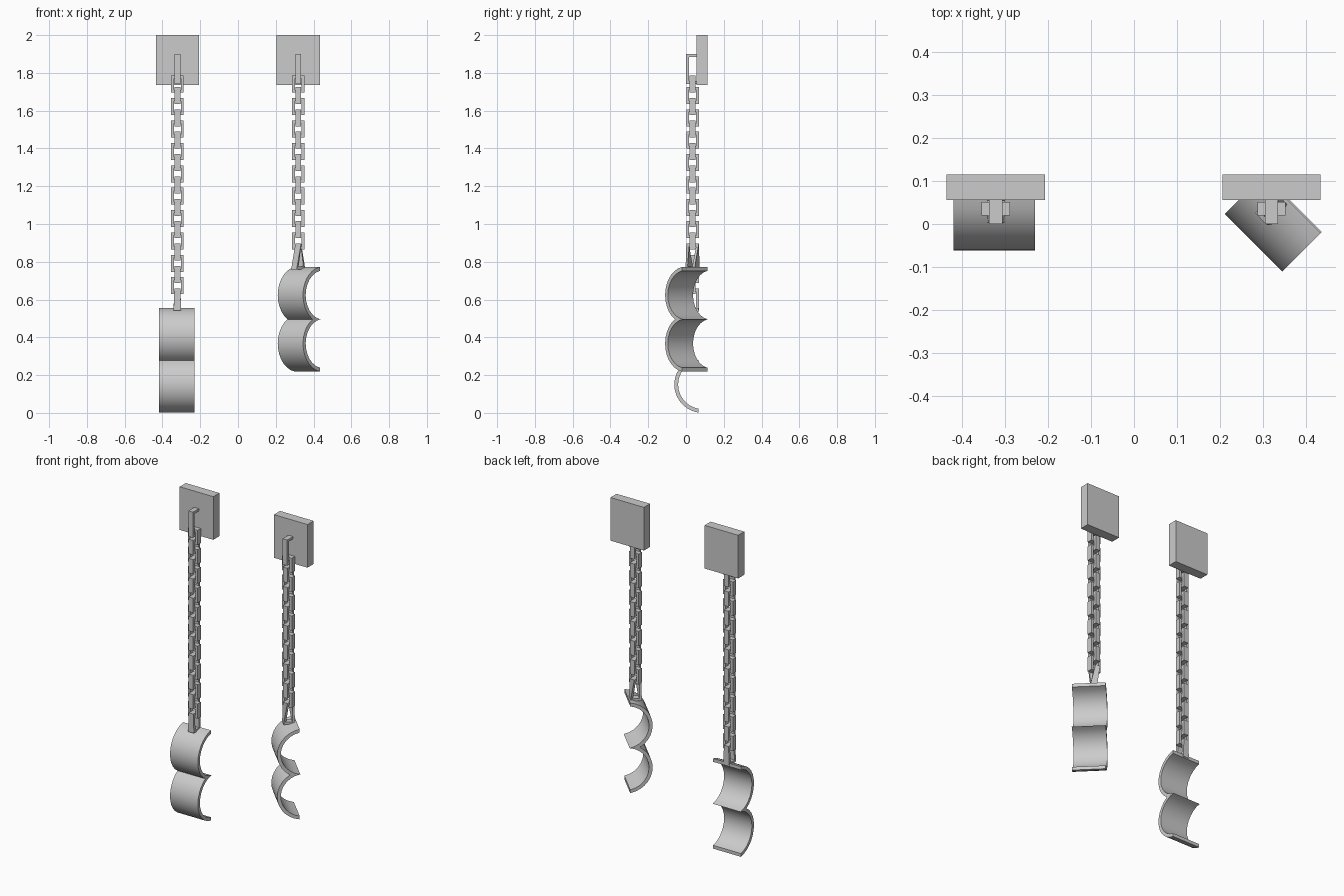
import bpy, bmesh, math
from mathutils import Matrix, Vector

if "Cube" in bpy.data.objects:
    bpy.data.objects.remove(bpy.data.objects["Cube"])

T, BAR, WIDE, LONG, PITCH = 0.015, 0.031, 0.066, 0.09, 0.1185
CY = 0.035          # depth of the chain axis


def make_object(name, bm):
    bmesh.ops.recalc_face_normals(bm, faces=bm.faces[:])
    me = bpy.data.meshes.new(name)
    bm.to_mesh(me)
    bm.free()
    ob = bpy.data.objects.new(name, me)
    bpy.context.collection.objects.link(ob)
    return ob


def add_link(bm, x, y, z0, z1, sideways, width=WIDE, twist=0.0, flare=1.0):
    """Flat rectangular ring; twist and flare act on its lower end only."""
    rings = []
    for d in (-BAR / 2, BAR / 2):
        for inset in (0, T):
            w = width / 2 - inset
            ring = []
            for sx, z in ((-1, z0 + inset), (1, z0 + inset), (1, z1 - inset), (-1, z1 - inset)):
                low = z < (z0 + z1) / 2
                p = Vector((sx * w, d, 0)) if not sideways else Vector((d, sx * w, 0))
                if low:
                    p.x *= flare
                    p = Matrix.Rotation(twist, 3, 'Z') @ p
                ring.append(bm.verts.new(p + Vector((x, y, z))))
            rings.append(ring)
    fo, fi, bo, bi = rings
    for a, b in ((fo, fi), (fi, bi), (bi, bo), (bo, fo)):
        for i in range(4):
            j = (i + 1) % 4
            bm.faces.new((a[i], a[j], b[j], b[i]))


def plate(name, x):
    bm = bmesh.new()
    bmesh.ops.create_cube(bm, size=1)
    bmesh.ops.scale(bm, vec=(0.228, 0.059, 0.265), verts=bm.verts)
    bmesh.ops.translate(bm, vec=(x, 0.0855, 1.8675), verts=bm.verts)
    make_object(name, bm)


def staple(name, x):
    bm = bmesh.new()
    add_link(bm, x, 0.038, 1.742, 1.9, True, width=0.076)
    make_object(name, bm)


def chain(name, x, count, foot, twist):
    bm = bmesh.new()
    for i in range(count):
        z = 1.74 - i * PITCH
        add_link(bm, x, CY, z - LONG / 2, z + LONG / 2, False)
        if i < count - 1:
            z -= PITCH / 2
            add_link(bm, x, CY, z - LONG / 2, z + LONG / 2, True)
    # last loop reaches down into the cuff
    top = 1.74 - (count - 1) * PITCH - LONG / 2 + 2 * T
    add_link(bm, x, CY, foot, top, True, twist=twist, flare=1.3)
    make_object(name, bm)


def cuff(name, x, z, turn):
    """Open double arc profile extruded sideways."""
    ro, ri, cy, width, n = 0.15, 0.13, 0.088, 0.189, 12
    centres = (0.15, 0.407)
    half = (centres[1] - centres[0]) / 2
    end_y = 0.065

    def arc(r, cz, a0, a1):
        return [(cy - r * math.cos(a0 + (a1 - a0) * i / n),
                 cz + r * math.sin(a0 + (a1 - a0) * i / n)) for i in range(n + 1)]

    def double(r):
        e = math.acos((cy - end_y) / r)
        m = math.asin(half / r)
        return arc(r, centres[0], -e, m) + arc(r, centres[1], -m, e)[1:]

    outer, inner = double(ro), double(ri)
    bm = bmesh.new()
    rows = [[bm.verts.new((s * width / 2, p[0], p[1])) for p in pts]
            for s, pts in ((-1, outer), (1, outer), (1, inner), (-1, inner))]
    for k in range(4):
        a, b = rows[k], rows[(k + 1) % 4]
        for i in range(len(a) - 1):
            bm.faces.new((a[i], a[i + 1], b[i + 1], b[i]))
    for i in (0, -1):
        bm.faces.new([r[i] for r in rows])
    bm.transform(Matrix.Translation((x, 0, z)) @ Matrix.Rotation(turn, 4, 'Z'))
    ob = make_object(name, bm)
    bpy.ops.object.select_all(action='DESELECT')
    ob.select_set(True)
    bpy.context.view_layer.objects.active = ob
    bpy.ops.object.shade_smooth_by_angle(angle=math.radians(30))


# left shackle hangs lower, right one is shorter and turned
for side, x, count, z, turn in (("left", -0.321, 10, 0.0, 0.0),
                                ("right", 0.319, 8, 0.217, -math.pi / 4)):
    plate(side + "_wall_plate", x)
    staple(side + "_staple", x)
    chain(side + "_chain", x, count, z + 0.542, turn)
    cuff(side + "_cuff", x + (-0.003 if turn == 0 else 0.002), z, turn)
